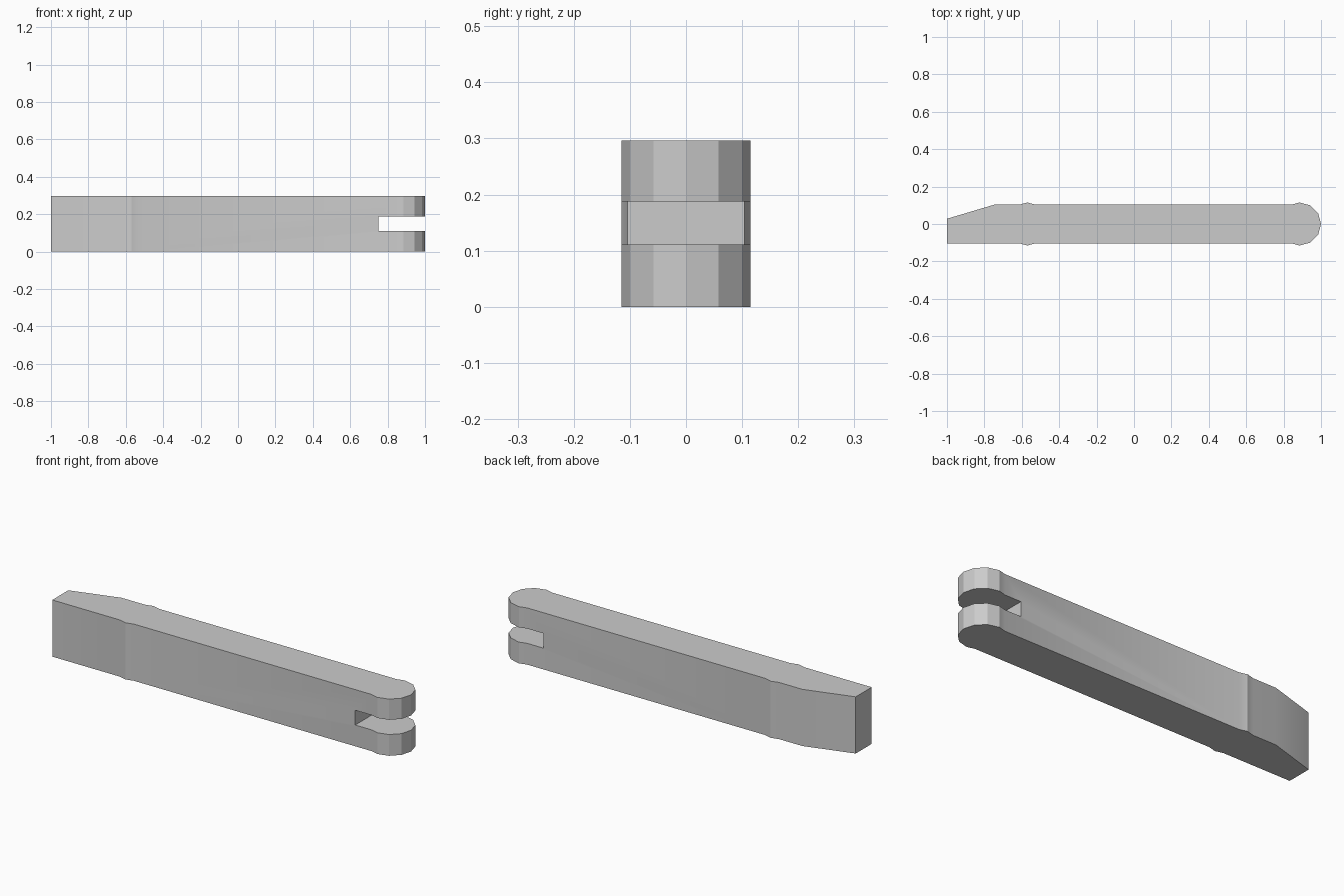
import bpy, bmesh, math

if "Cube" in bpy.data.objects:
    bpy.data.objects.remove(bpy.data.objects["Cube"])

H = 0.296          # height of the bar
W = 0.104          # half width of the bar
R = 0.115          # radius of the pivot barrels
XE, XB = 0.885, -0.57   # end barrel and rear barrel centres

grey = bpy.data.materials.new("light_grey")
grey.diffuse_color = (0.6, 0.6, 0.6, 1)
grey.use_nodes = True
grey.node_tree.nodes["Principled BSDF"].inputs["Base Color"].default_value = grey.diffuse_color


def prism(name, outline, z0, z1):
    """Extrude a flat outline (counter-clockwise) from z0 to z1."""
    bm = bmesh.new()
    face = bm.faces.new([bm.verts.new((x, y, z0)) for x, y in outline])
    top = bmesh.ops.extrude_face_region(bm, geom=[face])["geom"]
    verts = [v for v in top if isinstance(v, bmesh.types.BMVert)]
    bmesh.ops.translate(bm, verts=verts, vec=(0, 0, z1 - z0))
    bmesh.ops.recalc_face_normals(bm, faces=bm.faces)
    me = bpy.data.meshes.new(name)
    bm.to_mesh(me)
    bm.free()
    me.materials.append(grey)
    ob = bpy.data.objects.new(name, me)
    bpy.context.collection.objects.link(ob)
    return ob


# Lower side: flat tail, rear barrel bulge, start of the rounded end
side = [(XB - 0.041, -W), (XB, -R), (XB + 0.041, -W), (XE - 0.041, -W)]
# Twelve-sided rounded end
tip = [(XE + R * math.cos(math.radians(a)), R * math.sin(math.radians(a)))
       for a in range(-90, 91, 30)]
upper = [(x, -y) for x, y in reversed(side)]
# Upper side mirrors the lower one, then tapers at the tail
outline = [(-1, -W)] + side + tip + upper + [(-0.745, W), (-1, 0.028)]
bar = prism("forked_bar", outline, 0, H)

# Slot through the rounded end
cutter = prism("slot_cutter", [(0.75, -0.3), (1.2, -0.3), (1.2, 0.3), (0.75, 0.3)],
               0.111, 0.188)
cutter.hide_render = True
mod = bar.modifiers.new("slot", "BOOLEAN")
mod.operation = "DIFFERENCE"
mod.solver = "EXACT"
mod.object = cutter
bpy.ops.object.select_all(action="DESELECT")
bpy.context.view_layer.objects.active = bar
bar.select_set(True)
bpy.ops.object.modifier_apply(modifier="slot")
bpy.data.objects.remove(cutter)

# Soft bulges, crisp rounded end
bpy.ops.object.shade_smooth_by_angle(angle=math.radians(22))
